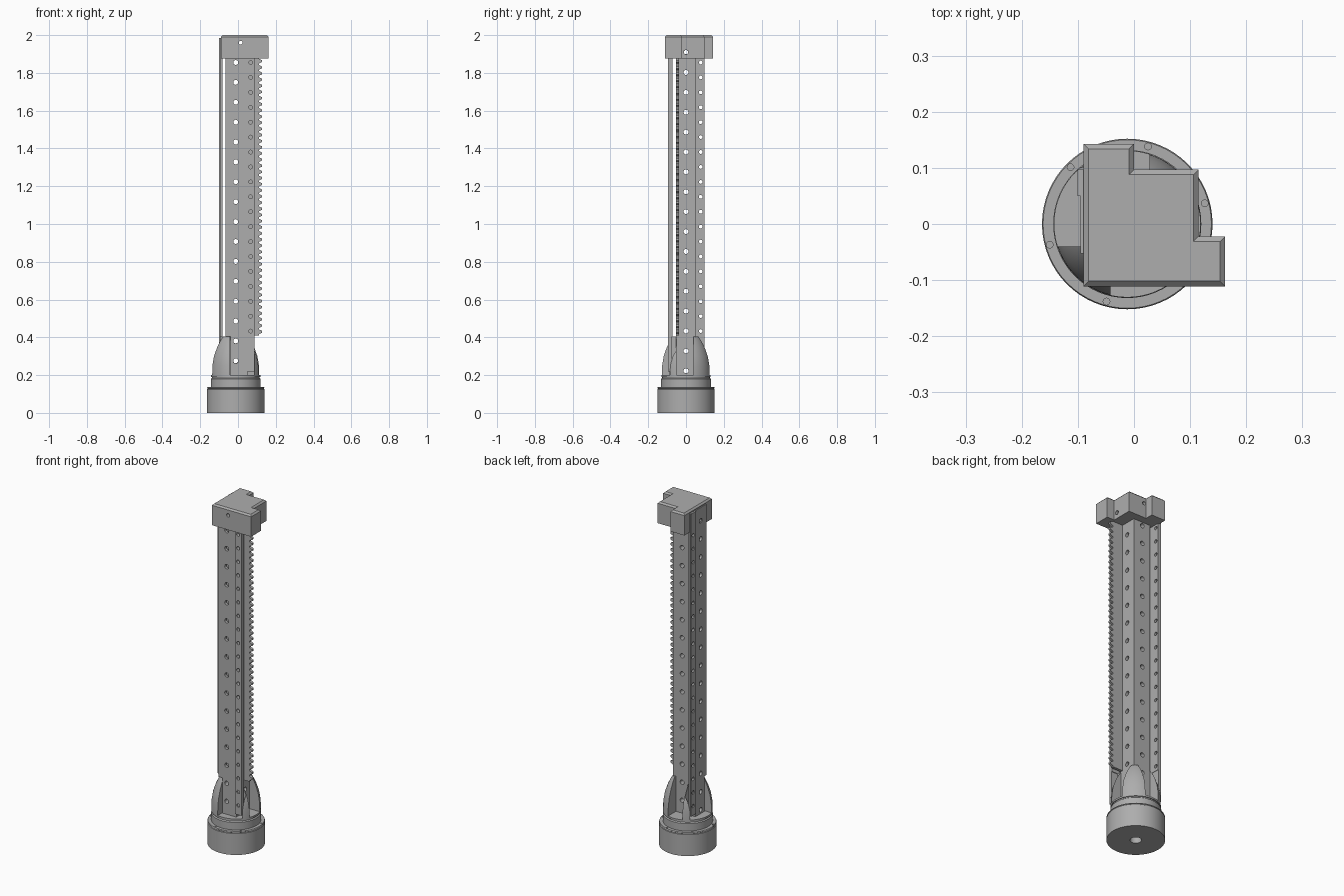
import bpy, bmesh, math
from mathutils import Matrix, Vector

old = bpy.data.objects.get("Cube")
if old:
    bpy.data.objects.remove(old, do_unlink=True)

grey = bpy.data.materials.new("machined grey")
grey.use_nodes = True
grey.diffuse_color = (0.42, 0.42, 0.42, 1)
grey.node_tree.nodes["Principled BSDF"].inputs["Base Color"].default_value = (0.42, 0.42, 0.42, 1)

CX = -0.012        # axis of the column and base
TOP = 1.855        # highest screw hole
PITCH, FINE = 0.1053, 0.079


def finish(bm, name):
    bmesh.ops.recalc_face_normals(bm, faces=bm.faces)
    mesh = bpy.data.meshes.new(name)
    bm.to_mesh(mesh)
    bm.free()
    mesh.materials.append(grey)
    ob = bpy.data.objects.new(name, mesh)
    bpy.context.collection.objects.link(ob)
    return ob


def add_box(bm, x0, x1, y0, y1, z0, z1):
    size = Matrix.Diagonal((x1 - x0, y1 - y0, z1 - z0, 1))
    mid = Matrix.Translation(((x0 + x1) / 2, (y0 + y1) / 2, (z0 + z1) / 2))
    bmesh.ops.create_cube(bm, size=1, matrix=mid @ size)


def box(name, *limits):
    bm = bmesh.new()
    add_box(bm, *limits)
    return finish(bm, name)


def add_rod(bm, axis, centre, radius, length, sides=16):
    turn = Vector((0, 0, 1)).rotation_difference(Vector(axis)).to_matrix().to_4x4()
    bmesh.ops.create_cone(bm, cap_ends=True, segments=sides, radius1=radius, radius2=radius,
                          depth=length, matrix=Matrix.Translation(centre) @ turn)


def prism(name, points, direction):
    bm = bmesh.new()
    face = bm.faces.new([bm.verts.new(p) for p in points])
    new = bmesh.ops.extrude_face_region(bm, geom=[face])["geom"]
    verts = [v for v in new if isinstance(v, bmesh.types.BMVert)]
    bmesh.ops.translate(bm, verts=verts, vec=direction)
    return finish(bm, name)


def lathe(name, profile, steps=64):
    bm = bmesh.new()
    verts = [bm.verts.new((CX + r, 0, z)) for r, z in profile]
    edges = [bm.edges.new(pair) for pair in zip(verts, verts[1:])]
    bmesh.ops.spin(bm, geom=verts + edges, cent=(CX, 0, 0), axis=(0, 0, 1),
                   angle=math.tau, steps=steps)
    bmesh.ops.remove_doubles(bm, verts=bm.verts, dist=1e-5)
    return finish(bm, name)


def activate(ob):
    bpy.ops.object.select_all(action='DESELECT')
    ob.select_set(True)
    bpy.context.view_layer.objects.active = ob


def cut(ob, bm):
    cutter = finish(bm, "cutter")
    cutter.hide_render = True
    mod = ob.modifiers.new("cut", 'BOOLEAN')
    mod.operation, mod.solver, mod.object = 'DIFFERENCE', 'EXACT', cutter
    activate(ob)
    bpy.ops.object.modifier_apply(modifier=mod.name)
    bpy.data.objects.remove(cutter, do_unlink=True)


def smooth(ob):
    activate(ob)
    bpy.ops.object.shade_smooth_by_angle(angle=math.radians(30))


def drill_front(bm, x, y, start, pitch, count, radius):
    for i in range(count):
        add_rod(bm, (0, 1, 0), (x, y, start - i * pitch), radius, 0.3)


def drill_side(bm, x, y, start, pitch, count, radius):
    for i in range(count):
        add_rod(bm, (1, 0, 0), (x, y, start - i * pitch), radius, 0.3)


# Round base with lid lip, collar, bolt holes and centre bore
base = lathe("base", [(0, 0), (0.152, 0), (0.152, 0.125), (0.149, 0.127), (0.149, 0.13),
                      (0.152, 0.132), (0.15, 0.137), (0.132, 0.137), (0.132, 0.18),
                      (0.126, 0.185), (0.126, 0.195), (0, 0.195)])
bm = bmesh.new()
for i in range(6):
    a = math.radians(15 + 60 * i)
    add_rod(bm, (0, 0, 1), (CX + 0.143 * math.cos(a), 0.143 * math.sin(a), 0.137), 0.006, 0.03, 12)
for i in range(4):
    a = math.radians(90 * i)
    add_rod(bm, (0, 0, 1), (CX + 0.112 * math.cos(a), 0.112 * math.sin(a), 0.195), 0.007, 0.02, 12)
add_rod(bm, (0, 0, 1), (CX, 0, 0), 0.03, 0.2, 32)
cut(base, bm)
smooth(base)

# Socket: domed lobes at the four corners with flat pockets between them
socket = lathe("socket", [(0, 0.19), (0.131, 0.19), (0.13, 0.25), (0.122, 0.3),
                          (0.107, 0.345), (0.091, 0.38), (0.076, 0.405), (0, 0.405)])
bm = bmesh.new()
add_box(bm, CX + 0.058, 0.3, -0.05, 0.04, 0.2, 0.5)
add_box(bm, CX - 0.05, CX + 0.04, 0.053, 0.3, 0.2, 0.5)
cut(socket, bm)
bm = bmesh.new()
add_box(bm, -0.3, CX - 0.053, -0.04, 0.1, 0.2, 0.5)
add_box(bm, CX - 0.03, CX + 0.1, -0.3, -0.053, 0.2, 0.5)
cut(socket, bm)
bm = bmesh.new()
drill_front(bm, CX, 0, 0.275 + PITCH, PITCH, 2, 0.013)
drill_side(bm, CX, 0, 0.222 + PITCH, PITCH, 2, 0.013)
cut(socket, bm)
smooth(socket)

# Square column, bored alternately on its two axes
column = box("column", CX - 0.053, CX + 0.058, -0.053, 0.053, 0.2, 1.9)
bm = bmesh.new()
drill_front(bm, CX, 0, TOP, PITCH, 16, 0.013)
drill_side(bm, CX, 0, TOP - PITCH / 2, PITCH, 16, 0.013)
cut(column, bm)
smooth(column)

# Guide plates standing off the front and the right side, each with a thicker hole strip
plates = [
    ("front_plate", (CX - 0.053, 0.088, -0.087, -0.071, 0.405, 1.9), True, TOP),
    ("front_plate_foot", (CX - 0.028, 0.05, -0.087, -0.053, 0.2, 0.405), True, 0.275 + PITCH),
    ("side_plate", (-0.095, -0.081, -0.053, 0.097, 0.405, 1.985), False, TOP - PITCH / 2 + PITCH),
    ("side_plate_foot", (-0.095, -0.065, -0.035, 0.05, 0.2, 0.405), False, 0.222 + PITCH),
]
for name, limits, front, start in plates:
    plate = box(name, *limits)
    bm = bmesh.new()
    foot = name.endswith("foot")
    if front:
        drill_front(bm, CX, -0.08, start, PITCH, 2 if foot else 16, 0.013)
        if not foot:
            drill_front(bm, 0.067, -0.08, TOP, FINE, 19, 0.01)
    else:
        drill_side(bm, -0.09, 0, start, PITCH, 2 if foot else 17, 0.013)
        if not foot:
            drill_side(bm, -0.09, 0.078, TOP, FINE, 19, 0.01)
    cut(plate, bm)
    smooth(plate)

front_strip = box("front_strip", 0.046, 0.088, -0.094, -0.0875, 0.22, 1.9)
side_strip = box("side_strip", -0.101, -0.0955, 0.05, 0.097, 0.22, 1.985)
for strip, drill, x, y in ((front_strip, drill_front, 0.067, -0.09),
                           (side_strip, drill_side, -0.1, 0.078)):
    bm = bmesh.new()
    drill(bm, x, y, TOP, FINE, 21, 0.01)
    cut(strip, bm)
    smooth(strip)

# Lower ends of the strips fill back to the plate depth
box("front_strip_foot", 0.05, 0.088, -0.087, -0.075, 0.22, 0.405)
box("side_strip_foot", -0.095, -0.083, 0.05, 0.097, 0.22, 0.405)

# Toothed rack
low, high, teeth = 0.41, 1.875, 45
step = (high - low) / teeth
outline = [(0.04, low)]
for i in range(teeth):
    z = low + i * step
    outline += [(0.11, z), (0.11, z + 0.2 * step), (0.127, z + 0.45 * step),
                (0.127, z + 0.75 * step)]
outline += [(0.11, high), (0.04, high)]
prism("rack", [(x, -0.053, z) for x, z in outline], (0, 0.016, 0))

# Stepped end cap with bevelled top edges and two pin holes
cap_outline = [(-0.09, -0.111), (0.1625, -0.111), (0.1625, -0.022), (0.115, -0.022),
               (0.115, 0.097), (0, 0.097), (0, 0.143), (-0.09, 0.143)]
cap = prism("end_cap", [(x, y, 1.875) for x, y in cap_outline], (0, 0, 0.125))
bm = bmesh.new()
bm.from_mesh(cap.data)
rim = [e for e in bm.edges if all(v.co.z > 1.99 for v in e.verts)]
bmesh.ops.bevel(bm, geom=rim, offset=0.009, segments=1, affect='EDGES')
bm.to_mesh(cap.data)
bm.free()
bm = bmesh.new()
add_rod(bm, (0, 1, 0), (0.014, 0, 1.96), 0.01, 0.5)
add_rod(bm, (1, 0, 0), (0, 0, 1.91), 0.012, 0.5)
cut(cap, bm)
smooth(cap)
